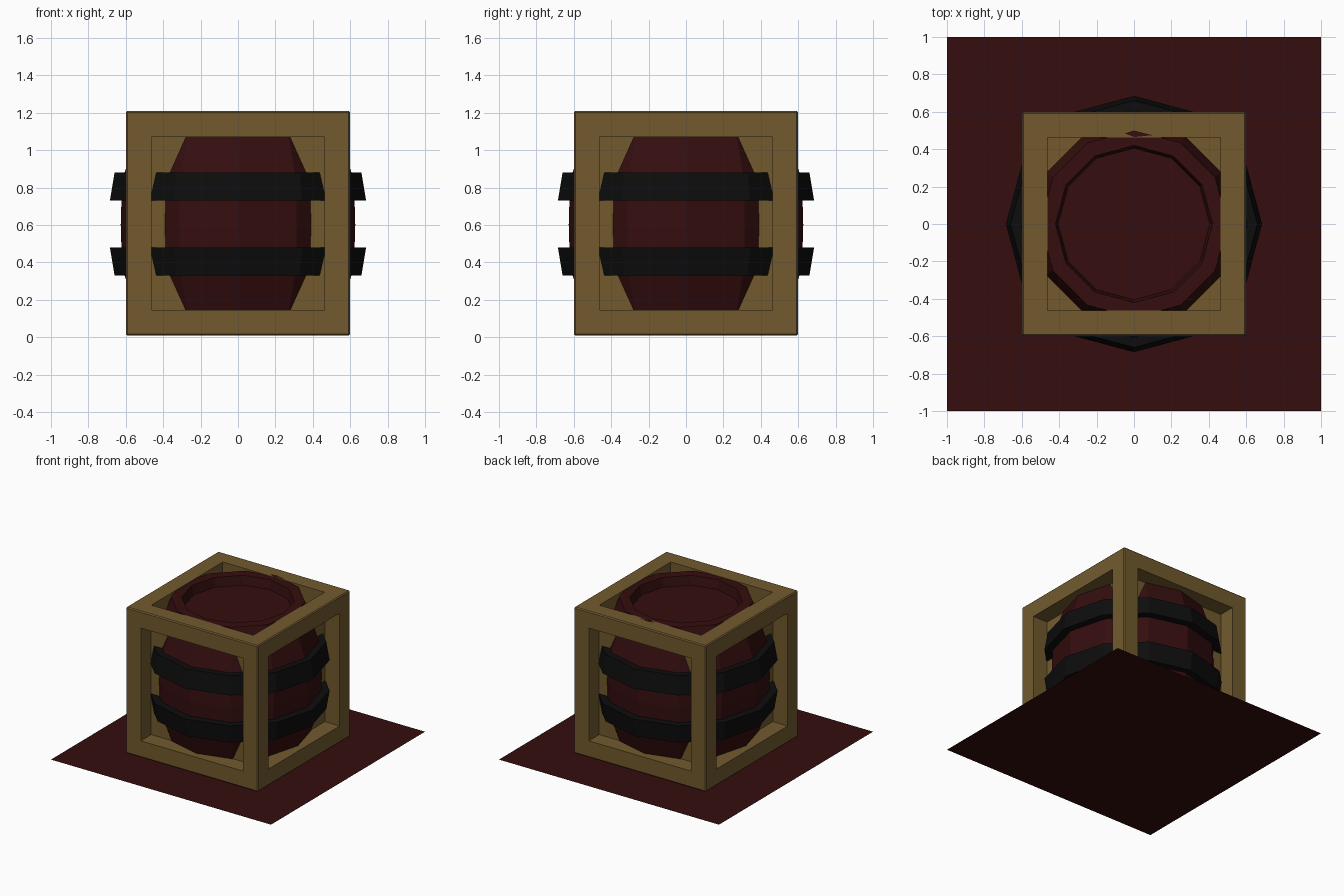
import bpy, bmesh, math
from mathutils import Matrix

if "Cube" in bpy.data.objects:
    bpy.data.objects.remove(bpy.data.objects["Cube"])


def material(name, rgb):
    m = bpy.data.materials.new(name)
    m.diffuse_color = (*rgb, 1)
    m.use_nodes = True
    m.node_tree.nodes["Principled BSDF"].inputs["Base Color"].default_value = m.diffuse_color
    return m


WOOD = material("brown_wood", (0.168, 0.102, 0.027))
RED = material("dark_red", (0.035, 0.0042, 0.0045))
IRON = material("black_iron", (0.004, 0.004, 0.0042))


def add_object(name, bm, mat):
    if len(bm.faces) > 1:
        bmesh.ops.recalc_face_normals(bm, faces=bm.faces[:])
    mesh = bpy.data.meshes.new(name)
    bm.to_mesh(mesh)
    bm.free()
    mesh.materials.append(mat)
    ob = bpy.data.objects.new(name, mesh)
    bpy.context.collection.objects.link(ob)
    return ob


def lathe(name, profile, mat, closed=False, sides=12):
    """Turn a (radius, height) profile around z; open ends are capped."""
    bm = bmesh.new()
    rings = []
    for r, z in profile:
        rings.append([bm.verts.new((r * math.cos(2 * math.pi * i / sides),
                                    r * math.sin(2 * math.pi * i / sides), z))
                      for i in range(sides)])
    pairs = list(zip(rings, rings[1:]))
    if closed:
        pairs.append((rings[-1], rings[0]))
    else:
        bm.faces.new(rings[0])
        bm.faces.new(rings[-1])
    for a, b in pairs:
        for i in range(sides):
            j = (i + 1) % sides
            bm.faces.new((a[i], a[j], b[j], b[i]))
    return add_object(name, bm, mat)


# Ground sheet
bm = bmesh.new()
bmesh.ops.create_grid(bm, x_segments=1, y_segments=1, size=1)
add_object("ground_sheet", bm, RED)

# Crate: chamfered cube with a recessed panel on each side
bm = bmesh.new()
bmesh.ops.create_cube(bm, size=1.2, matrix=Matrix.Translation((0, 0, 0.608)))
bmesh.ops.bevel(bm, geom=bm.edges[:], offset=0.008, segments=1, affect='EDGES')
bm.normal_update()
panels = [f for f in bm.faces if f.calc_area() > 1]
bmesh.ops.inset_individual(bm, faces=panels, thickness=0.182)
normals = [f.normal.copy() for f in panels]
# push each panel straight in, leaving the beams square
pushed = bmesh.ops.extrude_discrete_faces(bm, faces=panels)["faces"]
for f, n in zip(pushed, normals):
    c = f.calc_center_median() - Matrix.Translation((0, 0, 0.608)).translation
    bmesh.ops.translate(bm, verts=f.verts[:], vec=-c.normalized() * 0.135)
add_object("crate_frame", bm, WOOD)

# Barrel with a raised rim and sunken lid
lathe("barrel", [(0.5, 0.01), (0.62, 0.37), (0.627, 0.6), (0.62, 0.84),
                 (0.5, 1.204), (0.42, 1.204), (0.405, 1.13)], RED)

# Iron hoops, mirrored about the barrel's middle
for name, s in (("upper_hoop", 1), ("lower_hoop", -1)):
    prof = [(0.59, 0.125), (0.685, 0.125), (0.66, 0.275), (0.57, 0.275)]
    lathe(name, [(r, 0.605 + s * z) for r, z in prof], IRON, closed=True)

# Sliver of barrel rim showing through the back top beam
bm = bmesh.new()
bm.faces.new([bm.verts.new((x, y, 1.2095)) for x, y in
              ((-0.05, 0.485), (0.0, 0.465), (0.1, 0.475), (0.0, 0.5))])
add_object("rim_sliver", bm, RED)
